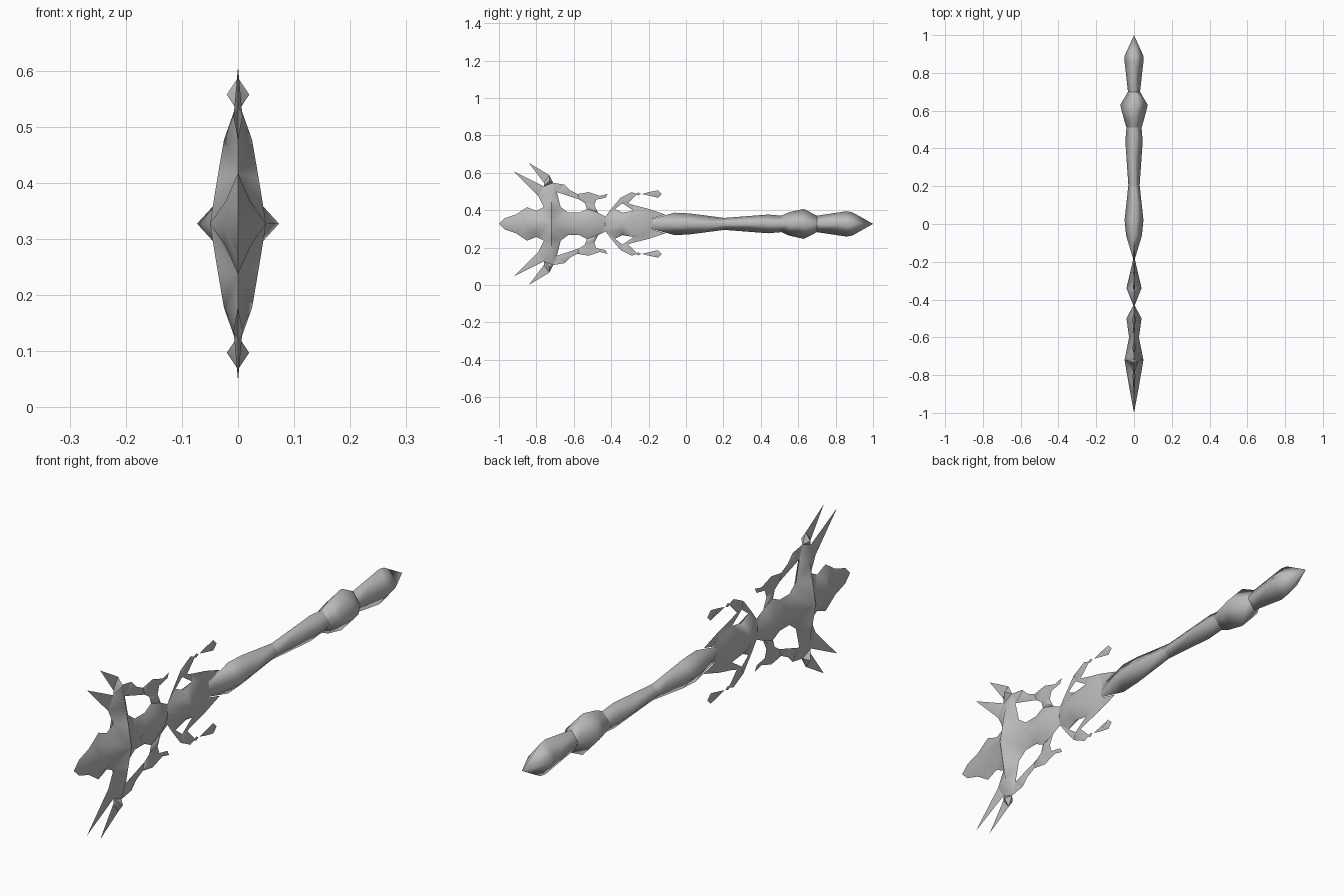
import bpy
import bmesh
from mathutils import Vector
from mathutils.geometry import delaunay_2d_cdt
from math import radians

CENTRE = 0.327   # height of the long axis
UNIT = 0.01      # profiles are written in hundredths

cube = bpy.data.objects.get("Cube")
if cube:
    bpy.data.objects.remove(cube, do_unlink=True)

metal = bpy.data.materials.new("plain grey metal")
metal.use_nodes = True
grey = (0.5, 0.5, 0.5, 1)
metal.diffuse_color = grey
metal.node_tree.nodes["Principled BSDF"].inputs["Base Color"].default_value = grey


def make_object(name, bm, mirror, angle):
    """Turn a bmesh into a smooth shaded object, optionally mirrored in x and z."""
    mesh = bpy.data.meshes.new(name)
    bm.to_mesh(mesh)
    bm.free()
    mesh.materials.append(metal)
    obj = bpy.data.objects.new(name, mesh)
    obj.location.z = CENTRE
    bpy.context.collection.objects.link(obj)
    bpy.ops.object.select_all(action="DESELECT")
    obj.select_set(True)
    bpy.context.view_layer.objects.active = obj
    if mirror:
        mod = obj.modifiers.new("Mirror", "MIRROR")
        mod.use_axis = (True, False, True)
        mod.merge_threshold = 0.0005
        bpy.ops.object.modifier_apply(modifier=mod.name)
    bpy.ops.object.shade_smooth_by_angle(angle=radians(angle))
    return obj


def inside(point, loop):
    """Even-odd test of a point against a closed loop."""
    hit = False
    for a, b in zip(loop, loop[1:] + loop[:1]):
        if (a[1] > point.y) != (b[1] > point.y):
            if point.x < a[0] + (point.y - a[1]) * (b[0] - a[0]) / (b[1] - a[1]):
                hit = not hit
    return hit


def bladed_plate(name, outline, spine=(), ridge=(), holes=()):
    """Sharp-edged plate: outline lies flat, spine and ridge points are raised."""
    outer = list(outline) + list(spine)
    points, edges = [], []
    for loop in [outer, *holes]:
        start, count = len(points), len(loop)
        points += loop
        edges += [(start + i, start + (i + 1) % count) for i in range(count)]
    points += ridge
    heights = [p[2] if len(p) > 2 else 0 for p in points]
    result = delaunay_2d_cdt([Vector(p[:2]) for p in points], edges, [], 0, 0.001)
    flat, faces, origins = result[0], result[2], result[3]

    bm = bmesh.new()
    verts = []
    for co, source in zip(flat, origins):
        lift = heights[source[0]] if source else 0
        verts.append(bm.verts.new(Vector((lift, co.x, co.y)) * UNIT))
    for face in faces:
        middle = sum((flat[i] for i in face), Vector((0, 0))) / len(face)
        if inside(middle, outer) and not any(inside(middle, h) for h in holes):
            bm.faces.new([verts[i] for i in face])
    loose = [v for v in bm.verts if not v.link_faces]
    bmesh.ops.delete(bm, geom=loose, context="VERTS")
    return make_object(name, bm, True, 60)


def diamond_bar(name, sections):
    """Four-sided bar along y from (y, half width, half height) sections."""
    bm = bmesh.new()
    rings = []
    for y, wide, tall in sections:
        corners = ((wide, 0), (0, tall), (-wide, 0), (0, -tall))
        rings.append([bm.verts.new(Vector((x, y, z)) * UNIT) for x, z in corners])
    for near, far in zip(rings, rings[1:]):
        for i in range(4):
            j = (i + 1) % 4
            bm.faces.new((near[i], near[j], far[j], far[i]))
    bmesh.ops.remove_doubles(bm, verts=bm.verts, dist=0.0001)
    bmesh.ops.recalc_face_normals(bm, faces=bm.faces)
    return make_object(name, bm, False, 120)


# Handle: four diamond-section pieces end to end
diamond_bar("handle_neck", [(-20, 0, 2.2), (-6, 4.2, 6), (2, 5, 5.6), (20.5, 3, 3.2)])
diamond_bar("handle_grip", [(20.5, 3, 3.2), (44, 4.6, 5), (51, 4, 4.4)])
diamond_bar("handle_knob", [(51, 4, 4.4), (55, 5.2, 6.2), (63, 7.3, 8), (70, 3.2, 4.4)])
diamond_bar("handle_pommel", [(70, 3.2, 4.4), (86, 5, 6.8), (89, 5, 6.2), (100, 0, 0)])

# Head: pointed leaf, twin spikes and a curled wing around an opening
bladed_plate(
    "spiked_head",
    outline=[(-100, 0), (-97, 3), (-91, 5), (-88, 7), (-85, 9), (-80, 7), (-76, 9),
             (-79, 15), (-92, 28), (-76, 20), (-76, 22), (-84, 32.6), (-73, 26),
             (-71, 22), (-65, 21), (-62, 18), (-58, 16), (-52, 17), (-46, 15),
             (-42, 16), (-43, 14), (-48, 13), (-49, 10), (-47, 6), (-43, 4)],
    spine=[(-43, 0, 0.3), (-50, 0, 4), (-60, 0, 2.6), (-72, 0, 5), (-86, 0, 2.6)],
    ridge=[(-72, 8, 3.7), (-72, 15, 2.5), (-73, 23, 2), (-80, 19, 0.8),
           (-82, 4, 2.2), (-51, 9, 1.2), (-65, 18.5, 1), (-57, 14.5, 0.7)],
    holes=[[(-69, 17), (-63, 15), (-57, 13), (-54, 11), (-53, 8),
            (-57, 6), (-63, 6), (-67, 9)]],
)

# Collar: winged plate between the head and the handle
bladed_plate(
    "winged_collar",
    outline=[(-44, 0), (-43, 4), (-40, 8), (-35, 14), (-29, 17), (-26, 16), (-29, 13),
             (-31, 11), (-28, 10), (-20, 8), (-11, 5), (-18, 3)],
    spine=[(-18, 0, 0.3), (-34, 0, 4)],
    ridge=[(-34, 4, 2.4), (-24, 6, 0.8), (-34, 13, 0.6)],
    holes=[[(-38, 8), (-34, 11), (-31, 9), (-28, 7), (-34, 6)]],
)

# Small floating shards beside the collar
bladed_plate("shard_bead", [(-27, 16), (-25.5, 16.8), (-24, 16), (-25.5, 15.2)],
             ridge=[(-25.5, 16, 0.4)])
bladed_plate("shard_blade", [(-23.5, 16), (-20, 17), (-15, 18), (-13, 16), (-15, 14)],
             ridge=[(-16, 16, 0.7)])
